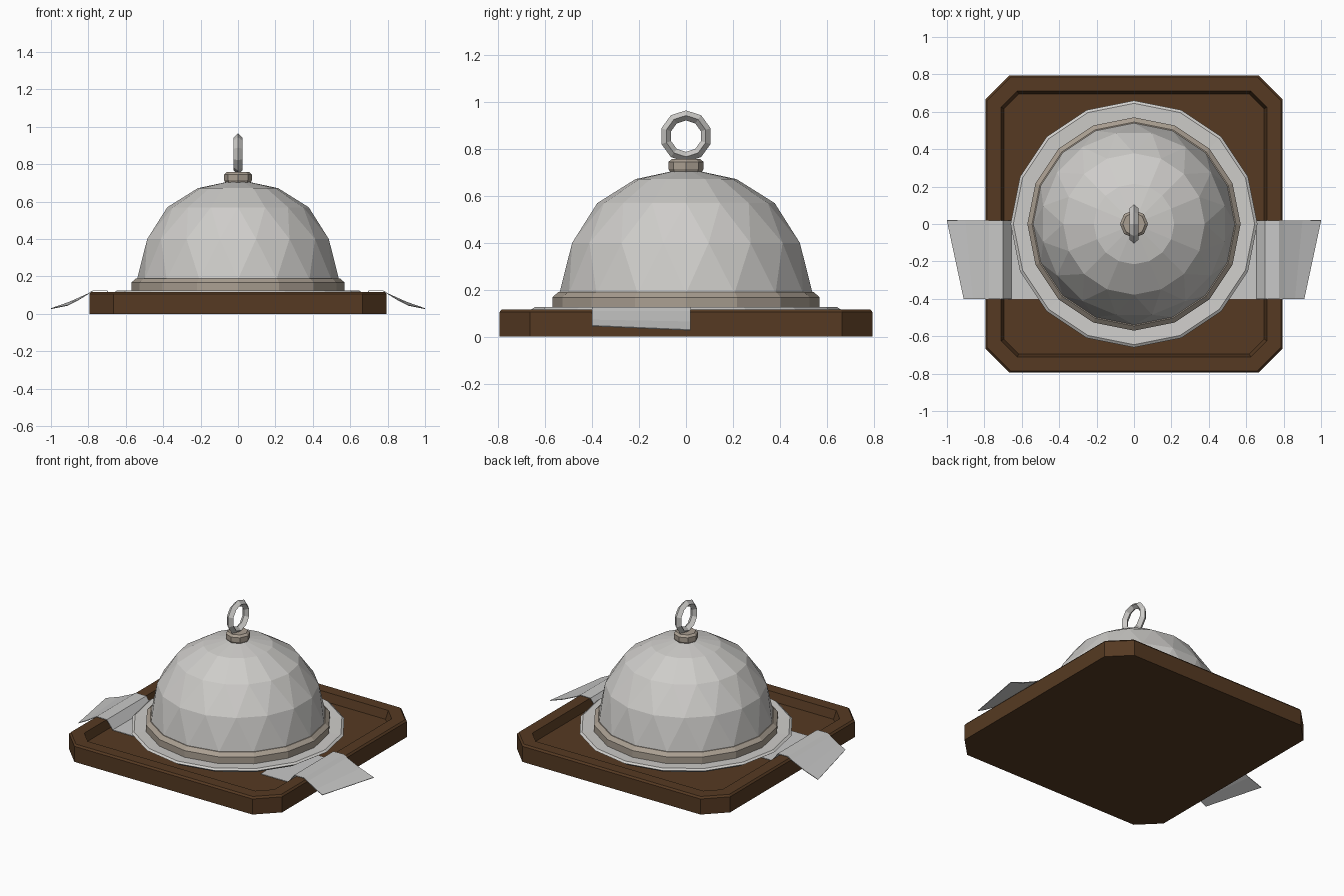
import bpy, bmesh
from math import sin, cos, pi

cube = bpy.data.objects.get("Cube")
if cube:
    bpy.data.objects.remove(cube, do_unlink=True)


def material(name, rgb):
    m = bpy.data.materials.new(name)
    m.use_nodes = True
    m.diffuse_color = (*rgb, 1)
    bsdf = m.node_tree.nodes["Principled BSDF"]
    bsdf.inputs["Base Color"].default_value = (*rgb, 1)
    bsdf.inputs["Roughness"].default_value = 0.6
    return m


wood = material("dark wood", (0.092, 0.042, 0.016))
silver = material("silver", (0.62, 0.61, 0.59))
trim = material("warm grey trim", (0.40, 0.345, 0.285))
linen = material("linen", (0.58, 0.58, 0.575))


def finish(name, bm, mat):
    bmesh.ops.remove_doubles(bm, verts=bm.verts, dist=1e-5)
    bmesh.ops.recalc_face_normals(bm, faces=bm.faces)
    mesh = bpy.data.meshes.new(name)
    bm.to_mesh(mesh)
    bm.free()
    mesh.materials.append(mat)
    obj = bpy.data.objects.new(name, mesh)
    bpy.context.collection.objects.link(obj)
    return obj


def loft(name, loops, mat, caps=True):
    """Join equal-length loops of points with quads and close both ends."""
    bm = bmesh.new()
    rings = [[bm.verts.new(p) for p in loop] for loop in loops]
    n = len(rings[0])
    for a, b in zip(rings, rings[1:]):
        for i in range(n):
            j = (i + 1) % n
            bm.faces.new((a[i], a[j], b[j], b[i]))
    if caps:
        bm.faces.new(rings[0])
        bm.faces.new(rings[-1])
    return finish(name, bm, mat)


def circle(r, z, n=16):
    return [(r * cos(2 * pi * i / n), r * sin(2 * pi * i / n), z) for i in range(n)]


def cut_square(h, cut, z):
    c = h - cut
    return [(h, -c, z), (h, c, z), (c, h, z), (-c, h, z),
            (-h, c, z), (-h, -c, z), (-c, -h, z), (c, -h, z)]


# Wooden tray with cut corners and a sunken floor
loft("tray", [cut_square(h, c, z) for h, c, z in (
    (0.795, 0.13, 0), (0.795, 0.13, 0.105), (0.785, 0.125, 0.117),
    (0.71, 0.085, 0.117), (0.695, 0.08, 0.06))], wood)

# Shallow plate
loft("plate", [circle(r, z) for r, z in (
    (0.54, 0.075), (0.62, 0.09), (0.66, 0.116), (0.645, 0.126), (0.50, 0.12))], silver)

# Dome base band
loft("dome_band", [circle(r, z) for r, z in (
    (0.57, 0.123), (0.57, 0.168), (0.545, 0.19), (0.53, 0.19))], trim)

# Faceted dome: the second ring is turned half a step
bm = bmesh.new()
N = 16
rings = []
for r, z, turn in ((0.54, 0.185, 0), (0.495, 0.40, 0.5), (0.378, 0.57, 0), (0.215, 0.672, 0)):
    rings.append([bm.verts.new((r * cos(2 * pi * (i + turn) / N),
                                r * sin(2 * pi * (i + turn) / N), z)) for i in range(N)])
top = bm.verts.new((0, 0, 0.718))
low, mid, high, crown = rings
for i in range(N):
    j = (i + 1) % N
    bm.faces.new((low[i], low[j], mid[i]))
    bm.faces.new((mid[i], low[j], mid[j]))
    bm.faces.new((mid[i], high[j], high[i]))
    bm.faces.new((mid[i], mid[j], high[j]))
    bm.faces.new((high[i], high[j], crown[j], crown[i]))
    bm.faces.new((crown[i], crown[j], top))
finish("dome", bm, silver)

# Collar under the ring handle
loft("handle_collar", [circle(r, z, 8) for r, z in (
    (0.065, 0.695), (0.075, 0.715), (0.075, 0.745), (0.06, 0.758))], trim)

# Ring handle with a diamond section
SEGS = 10
section = ((0.11, 0), (0.088, 0.024), (0.067, 0), (0.088, -0.024))
loops = []
for k in range(SEGS + 1):
    a = 2 * pi * (k % SEGS) / SEGS + pi / 2
    loops.append([(x, r * cos(a), 0.855 + r * sin(a)) for r, x in section])
loft("ring_handle", loops, silver, caps=False)

# Napkins draped over both tray edges, with slanted ends
path = ((0.45, 0.45, 0.066), (0.655, 0.655, 0.066), (0.70, 0.70, 0.123),
        (0.775, 0.775, 0.124), (0.80, 0.80, 0.108), (0.90, 0.86, 0.063),
        (1.0, 0.91, 0.028))
for side, name in ((1, "left_napkin"), (-1, "right_napkin")):
    bm = bmesh.new()
    rows = []
    for back, front, z in path:
        lift = (back - front) * 0.2
        rows.append((bm.verts.new((side * back, 0.02, z)),
                     bm.verts.new((side * front, -0.40, z + lift))))
    for a, b in zip(rows, rows[1:]):
        bm.faces.new((a[0], a[1], b[1], b[0]))
    napkin = finish(name, bm, linen)
    thick = napkin.modifiers.new("thickness", "SOLIDIFY")
    thick.thickness = 0.004
    thick.offset = 0
